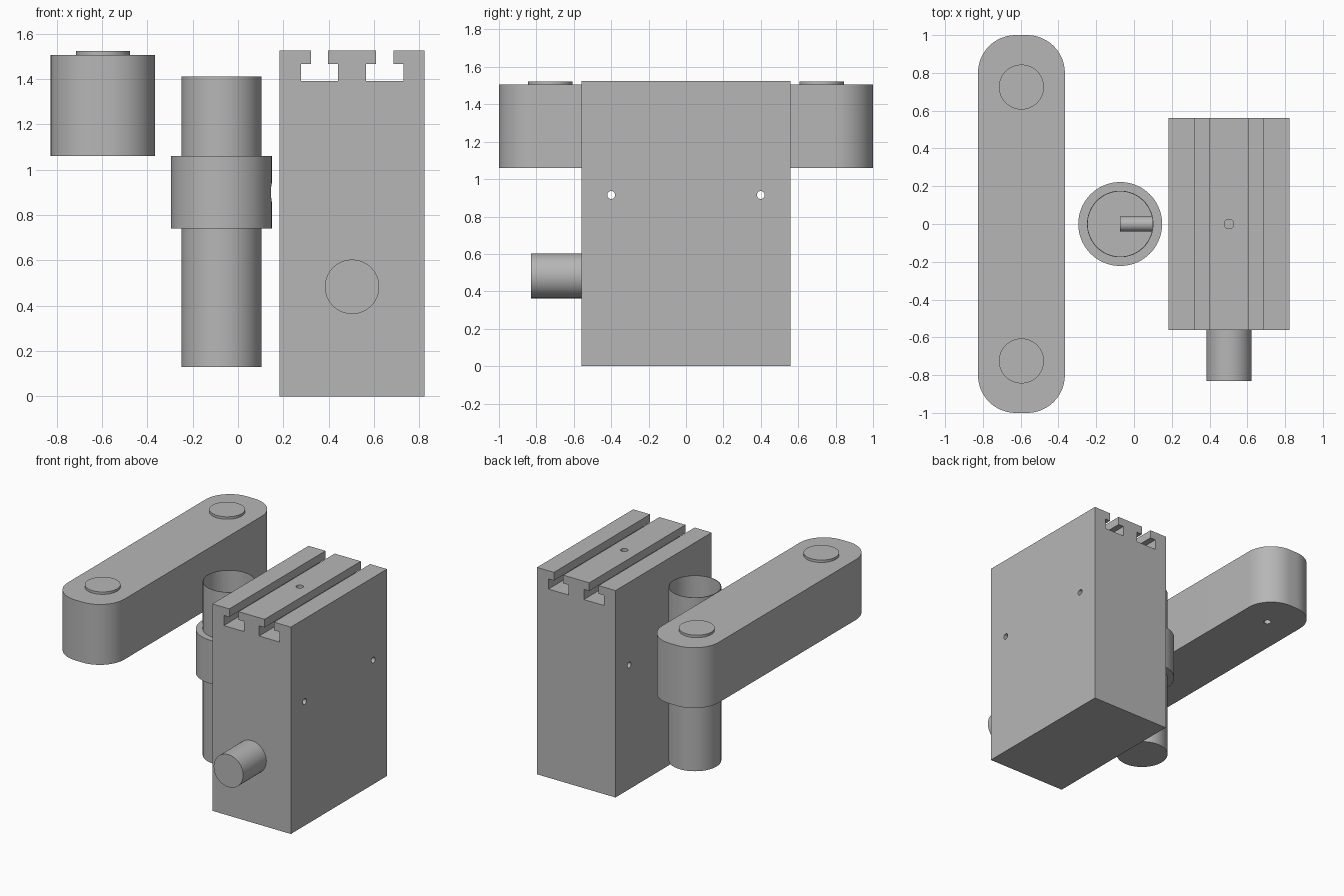
import bpy, bmesh, math
from mathutils import Matrix, Vector

cube = bpy.data.objects.get("Cube")
if cube:
    bpy.data.objects.remove(cube, do_unlink=True)

steel = bpy.data.materials.new("plain_grey")
steel.use_nodes = True
GREY = (0.47, 0.47, 0.47, 1)
steel.diffuse_color = GREY
steel.node_tree.nodes["Principled BSDF"].inputs["Base Color"].default_value = GREY


def finish(name, bm):
    bmesh.ops.recalc_face_normals(bm, faces=bm.faces)
    mesh = bpy.data.meshes.new(name)
    bm.to_mesh(mesh)
    bm.free()
    mesh.materials.append(steel)
    obj = bpy.data.objects.new(name, mesh)
    bpy.context.collection.objects.link(obj)
    return obj


def prism(name, points, offset):
    """Extrude a flat outline along an offset."""
    bm = bmesh.new()
    face = bm.faces.new([bm.verts.new(p) for p in points])
    new = bmesh.ops.extrude_face_region(bm, geom=[face])["geom"]
    # the starting face stays as the other cap
    verts = [g for g in new if isinstance(g, bmesh.types.BMVert)]
    bmesh.ops.translate(bm, verts=verts, vec=offset)
    if len(bm.faces) < len(points) + 2:
        bm.faces.new([v for v in bm.verts if v not in verts])
    return finish(name, bm)


def rod(name, start, end, radius, sides=64, keep_end=True):
    """Cylinder between two points, optionally open at its end."""
    start, end = Vector(start), Vector(end)
    axis = end - start
    bm = bmesh.new()
    bmesh.ops.create_cone(bm, cap_ends=True, segments=sides, radius1=radius,
                          radius2=radius, depth=axis.length)
    if not keep_end:
        cap = [f for f in bm.faces if f.normal.z > 0.9]
        bmesh.ops.delete(bm, geom=cap, context="FACES")
    turn = Vector((0, 0, 1)).rotation_difference(axis).to_matrix().to_4x4()
    bm.transform(Matrix.Translation((start + end) / 2) @ turn)
    return finish(name, bm)


def cut(obj, cutters):
    """Subtract the cutters and bake the result."""
    for c in cutters:
        mod = obj.modifiers.new("cut", "BOOLEAN")
        mod.operation, mod.solver, mod.object = "DIFFERENCE", "EXACT", c
    graph = bpy.context.evaluated_depsgraph_get()
    mesh = bpy.data.meshes.new_from_object(obj.evaluated_get(graph))
    obj.modifiers.clear()
    obj.data = mesh
    for c in cutters:
        bpy.data.objects.remove(c, do_unlink=True)


# Main block with two T-slots along its top
BX, TOP, DEPTH = 0.503, 1.525, 0.56
SLOT, THROAT, WIDE = 0.144, 0.038, 0.082
half = [(0.32, 0), (0.32, TOP), (SLOT + THROAT, TOP), (SLOT + THROAT, 1.465),
        (SLOT + WIDE, 1.465), (SLOT + WIDE, 1.39), (SLOT - WIDE, 1.39),
        (SLOT - WIDE, 1.465), (SLOT - THROAT, 1.465), (SLOT - THROAT, TOP)]
outline = half + [(-x, z) for x, z in reversed(half)]
block = prism("slotted_block", [(BX + x, -DEPTH, z) for x, z in outline],
              (0, 2 * DEPTH, 0))

# Cross holes and the top hole
drills = [rod("drill", (0, y, z), (1, y, z), 0.021, 24)
          for y in (-0.4, 0.4) for z in (0.532, 0.915)]
drills.append(rod("drill", (BX, 0, 1.3), (BX, 0, 1.6), 0.025, 24))
cut(block, drills)

# Front shaft, continuing into the block
shaft = rod("front_shaft", (BX, -0.83, 0.483), (BX, -0.3, 0.483), 0.12)

# Long arm with rounded ends
AX, RAD, HALF_W = -0.596, 0.2, 0.23
corners = [(1, 1), (-1, 1), (-1, -1), (1, -1)]
arm_outline = []
for quarter, (sx, sy) in enumerate(corners):
    for step in range(17):
        a = math.pi / 2 * (quarter + step / 16)
        arm_outline.append((AX + sx * (HALF_W - RAD) + RAD * math.cos(a),
                            sy * (1 - RAD) + RAD * math.sin(a), 1.06))
arm = prism("arm", arm_outline, (0, 0, 0.445))
cut(arm, [rod("drill", (AX, y, 1), (AX, y, 1.25), 0.025, 24)
          for y in (-0.725, 0.725)])

# Raised pin heads on the arm
parts = [block, shaft, arm]
for side, y in (("front", -0.725), ("back", 0.725)):
    parts.append(rod(side + "_pin_head", (AX, y, 1.5), (AX, y, 1.523), 0.119))

# Open-topped sleeve with a collar
SX, R, COLLAR, WALL = -0.073, 0.176, 0.222, 0.004
profile = [(0, 0.13), (R, 0.13), (R, 0.74), (COLLAR, 0.74), (COLLAR, 1.06),
           (R, 1.06), (R, 1.41), (R - WALL, 1.41), (R - WALL, 0.134), (0, 0.134)]
bm = bmesh.new()
verts = [bm.verts.new((r, 0, z)) for r, z in profile]
edges = [bm.edges.new(pair) for pair in zip(verts, verts[1:])]
bmesh.ops.spin(bm, geom=verts + edges, cent=(0, 0, 0), axis=(0, 0, 1),
               angle=2 * math.pi, steps=72)
bmesh.ops.remove_doubles(bm, verts=bm.verts, dist=0.0005)
bm.transform(Matrix.Translation((SX, 0, 0)))
sleeve = finish("collared_sleeve", bm)
BORE, BZ = 0.04, 0.9
cut(sleeve, [rod("drill", (SX + 0.05, 0, BZ), (SX + 0.3, 0, BZ), BORE, 32)])

# Radial bore lining inside the sleeve
bore = rod("radial_bore", (SX, 0, BZ), (SX + COLLAR - 0.005, 0, BZ), BORE, 32,
           keep_end=False)
parts += [sleeve, bore]

# Smooth round walls, crisp edges
bpy.ops.object.select_all(action="DESELECT")
for p in parts:
    p.select_set(True)
bpy.context.view_layer.objects.active = block
bpy.ops.object.shade_smooth_by_angle(angle=math.radians(30))
